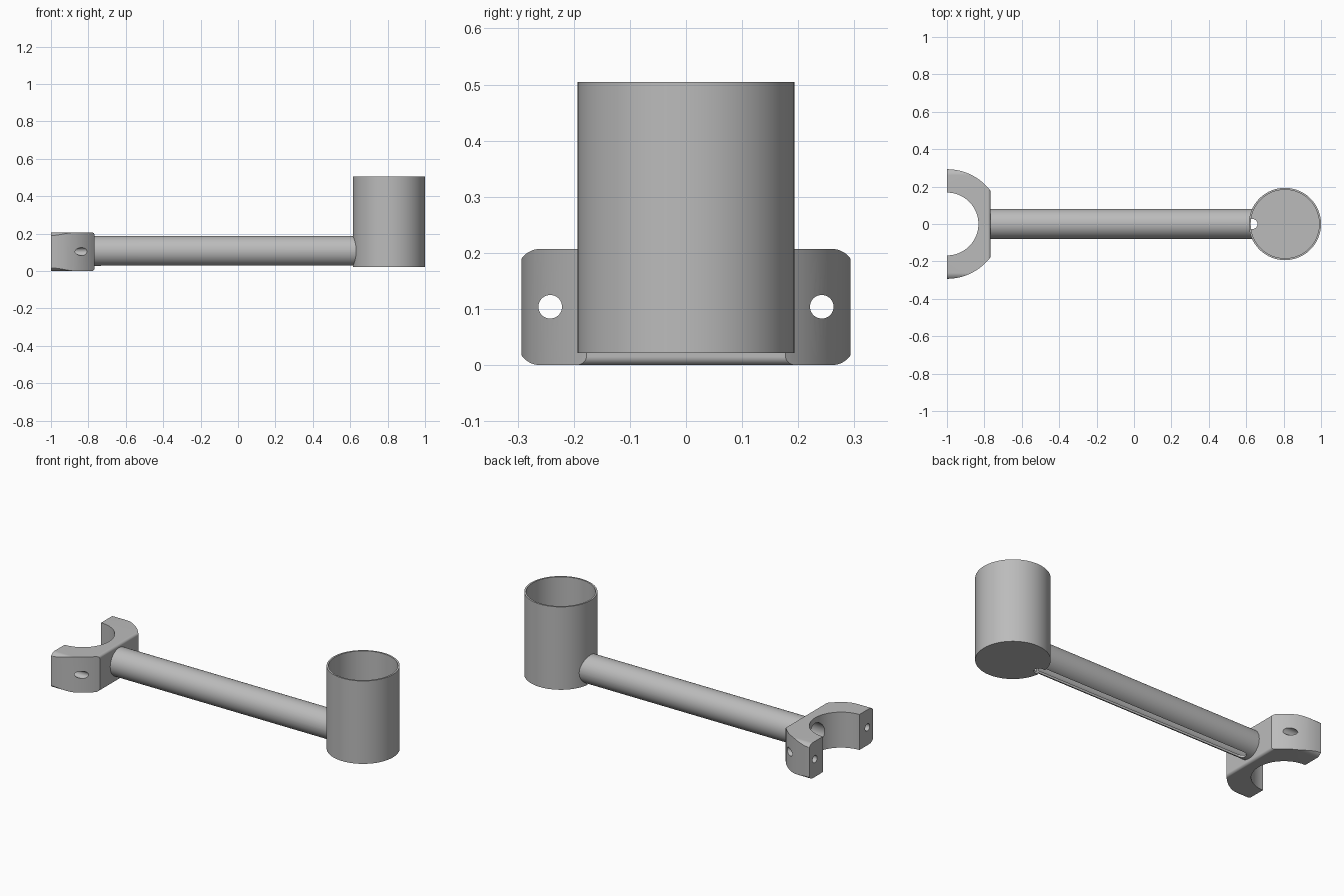
import bpy, bmesh
from math import pi, cos, sin
from mathutils import Matrix, Vector

default = bpy.data.objects.get("Cube")
if default:
    bpy.data.objects.remove(default, do_unlink=True)

grey = bpy.data.materials.new("plain_grey")
grey.use_nodes = True
grey.diffuse_color = (0.5, 0.5, 0.5, 1)
grey.node_tree.nodes["Principled BSDF"].inputs["Base Color"].default_value = (0.5, 0.5, 0.5, 1)

AXIS_Z = 0.107      # height of the arm's axis
CUP_X, CUP_R, CUP_BASE, CUP_TOP = 0.807, 0.193, 0.022, 0.505
CLAMP_H = 0.207


def add_object(name, bm):
    bmesh.ops.recalc_face_normals(bm, faces=bm.faces)
    mesh = bpy.data.meshes.new(name)
    bm.to_mesh(mesh)
    bm.free()
    mesh.materials.append(grey)
    obj = bpy.data.objects.new(name, mesh)
    bpy.context.collection.objects.link(obj)
    return obj


def cylinder(name, start, end, radius, sides=96):
    """Capped cylinder between two points."""
    start, end = Vector(start), Vector(end)
    axis = end - start
    turn = axis.to_track_quat('Z', 'Y').to_matrix().to_4x4()
    bm = bmesh.new()
    bmesh.ops.create_cone(bm, cap_ends=True, segments=sides, radius1=radius,
                          radius2=radius, depth=axis.length,
                          matrix=Matrix.Translation((start + end) / 2) @ turn)
    return add_object(name, bm)


def rounded_prism(name, low, high, radius, place, start, end, steps=12):
    """Rounded rectangle extruded from start to end; place maps (u, v, w) to xyz."""
    bm = bmesh.new()
    ring = []
    centres = [(high[0] - radius, high[1] - radius), (low[0] + radius, high[1] - radius),
               (low[0] + radius, low[1] + radius), (high[0] - radius, low[1] + radius)]
    for corner, (cu, cv) in enumerate(centres):
        for i in range(steps + 1):
            a = pi / 2 * (corner + i / steps)
            ring.append((cu + radius * cos(a), cv + radius * sin(a)))
    base = bm.faces.new([bm.verts.new(place(u, v, start)) for u, v in ring])
    made = bmesh.ops.extrude_face_region(bm, geom=[base])["geom"]
    shift = Vector(place(0, 0, end)) - Vector(place(0, 0, start))
    bmesh.ops.translate(bm, vec=shift, verts=[g for g in made if isinstance(g, bmesh.types.BMVert)])
    return add_object(name, bm)


def combine(obj, tool, operation='DIFFERENCE'):
    """Apply a boolean and discard the tool."""
    mod = obj.modifiers.new("cut", 'BOOLEAN')
    mod.operation, mod.object, mod.solver = operation, tool, 'EXACT'
    bpy.context.view_layer.objects.active = obj
    bpy.ops.object.modifier_apply(modifier=mod.name)
    bpy.data.objects.remove(tool, do_unlink=True)


def bore():
    return cylinder("bore", (-0.95, 0, AXIS_Z), (0.612, 0, AXIS_Z), 0.068)


def cable_slot():
    return rounded_prism("slot", (-0.74, -0.027), (0.66, 0.027), 0.0265,
                         lambda u, v, w: (u, v, w), -0.1, AXIS_Z)


# Open cup with a thin wall and floor
cup = cylinder("cup", (CUP_X, 0, CUP_BASE), (CUP_X, 0, CUP_TOP), CUP_R, 128)
combine(cup, cylinder("hollow", (CUP_X, 0, CUP_BASE + 0.012), (CUP_X, 0, 1), CUP_R - 0.01, 128))
combine(cup, cable_slot())

# Hollow arm, shaped to the cup wall and slotted underneath
arm = cylinder("arm", (-0.79, 0, AXIS_Z), (0.68, 0, AXIS_Z), 0.081)
combine(arm, cylinder("cup_seat", (CUP_X, 0, -1), (CUP_X, 0, 1), CUP_R - 0.004, 128))
combine(arm, bore())
combine(arm, cable_slot())

# Half-ring clamp: ring trimmed by two rounded outlines
clamp = cylinder("clamp", (-1, 0, -0.1), (-1, 0, 0.4), 0.293, 128)
combine(clamp, rounded_prism("side_trim", (-0.3005, 0), (0.3005, CLAMP_H), 0.0405,
                             lambda u, v, w: (w, u, v), -1, -0.5), 'INTERSECT')
combine(clamp, rounded_prism("end_trim", (-1.3, 0), (-0.767, CLAMP_H), 0.015,
                             lambda u, v, w: (u, w, v), -0.5, 0.5), 'INTERSECT')
combine(clamp, cylinder("pipe_seat", (-1, 0, -0.2), (-1, 0, 0.5), 0.168, 128))
combine(clamp, bore())
for side in (-1, 1):
    y = side * 0.242
    combine(clamp, cylinder("bolt_hole", (-1.1, y, 0.104), (-0.6, y, 0.104), 0.021, 48))

# Smooth curved surfaces, keep hard edges
bpy.ops.object.select_all(action='DESELECT')
for obj in (cup, arm, clamp):
    obj.select_set(True)
bpy.context.view_layer.objects.active = cup
bpy.ops.object.shade_smooth_by_angle(angle=pi / 6)
